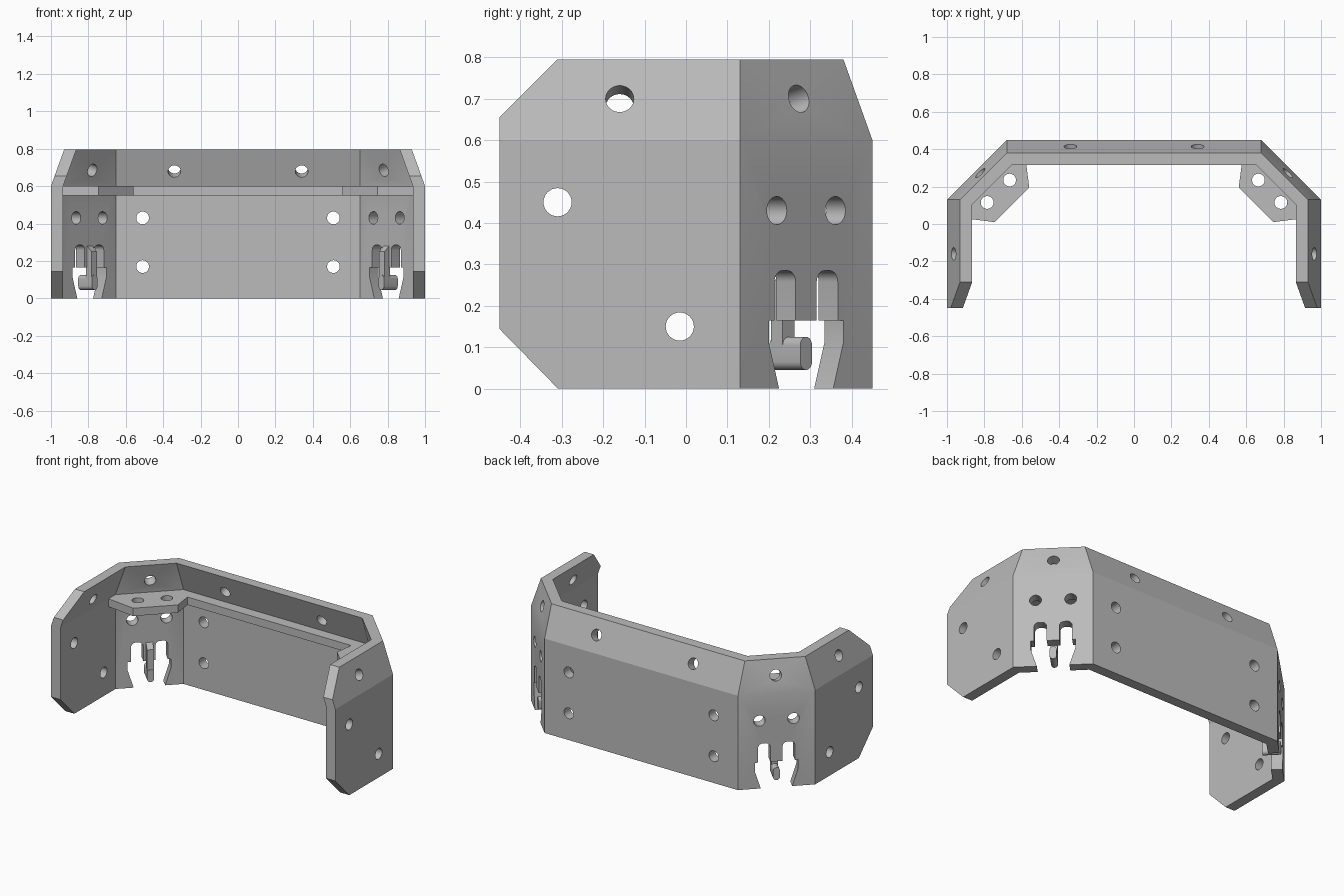
import bpy
import bmesh
from math import sin, cos, pi, sqrt, radians
from mathutils import Matrix, Vector

if "Cube" in bpy.data.objects:
    bpy.data.objects.remove(bpy.data.objects["Cube"], do_unlink=True)

grey = bpy.data.materials.new("plain grey")
grey.use_nodes = True
grey.diffuse_color = (0.5, 0.5, 0.5, 1)
grey.node_tree.nodes["Principled BSDF"].inputs["Base Color"].default_value = (0.5, 0.5, 0.5, 1)

HEIGHT, BEND, LEAN, THICK = 0.795, 0.6, 0.07, 0.065
MITRE = THICK * (sqrt(2) - 1)
S = sqrt(0.5)

# Frames whose columns are: profile across, profile up, extrusion direction, origin
DIAG = Matrix(((-S, 0, S, 0.84), (S, 0, S, 0.29), (0, 1, 0, 0), (0, 0, 0, 1)))
SIDE = Matrix(((0, 0, 1, 0), (1, 0, 0, 0), (0, 1, 0, 0), (0, 0, 0, 1)))
PLAN = Matrix.Identity(4)


def prism(bm, profile, low, high, frame):
    """Extrude a closed 2D profile between two depths of a frame."""
    rings = [[bm.verts.new(frame @ Vector((u, v, d))) for u, v in profile] for d in (low, high)]
    n = len(profile)
    bm.faces.new(rings[0])
    bm.faces.new(rings[1][::-1])
    for i in range(n):
        j = (i + 1) % n
        bm.faces.new((rings[0][i], rings[1][i], rings[1][j], rings[0][j]))


def drill(bm, point, axis, radius=0.034, length=0.2):
    turn = Vector(axis).to_track_quat('Z', 'Y').to_matrix().to_4x4()
    bmesh.ops.create_cone(bm, cap_ends=True, segments=32, radius1=radius, radius2=radius,
                          depth=length, matrix=Matrix.Translation(point) @ turn)


def finish(name, bm, mirrored=False):
    bmesh.ops.recalc_face_normals(bm, faces=bm.faces)
    mesh = bpy.data.meshes.new(name)
    bm.to_mesh(mesh)
    bm.free()
    mesh.materials.append(grey)
    obj = bpy.data.objects.new(name, mesh)
    bpy.context.collection.objects.link(obj)
    if mirrored:
        mod = obj.modifiers.new("mirror", 'MIRROR')
        mod.use_mirror_merge = False
        apply(obj, mod)
    return obj


def apply(obj, mod):
    bpy.ops.object.select_all(action='DESELECT')
    obj.select_set(True)
    bpy.context.view_layer.objects.active = obj
    bpy.ops.object.modifier_apply(modifier=mod.name)


def arc(cx, cy, r, start, end, steps=6):
    return [(cx + r * cos(radians(start + (end - start) * i / steps)),
             cy + r * sin(radians(start + (end - start) * i / steps))) for i in range(steps + 1)]


# Wall: a section swept through six stations, upper part leaning inward
half = [  # outer point, inner point, lean
    ((1, -0.45), (1 - THICK, -0.45), (-LEAN, 0)),
    ((1, 0.13), (1 - THICK, 0.13 - MITRE), (-LEAN, 0)),
    ((0.68, 0.45), (0.68 - MITRE, 0.45 - THICK), (0, -LEAN)),
]
stations = [(1, s) for s in half] + [(-1, s) for s in half[::-1]]
bm = bmesh.new()
rings = []
for side, (outer, inner, lean) in stations:
    ring = []
    for base, levels in ((outer, (0, BEND, HEIGHT)), (inner, (HEIGHT, BEND, 0))):
        for z in levels:
            k = 1 if z == HEIGHT else 0
            ring.append(bm.verts.new((side * (base[0] + k * lean[0]), base[1] + k * lean[1], z)))
    rings.append(ring)
for a, b in zip(rings, rings[1:]):
    for i in range(6):
        j = (i + 1) % 6
        bm.faces.new((a[i], a[j], b[j], b[i]))
for ring in (rings[0], rings[-1]):
    bm.faces.new((ring[0], ring[1], ring[4], ring[5]))
    bm.faces.new((ring[1], ring[2], ring[3], ring[4]))
wall = finish("wall", bm)

# Corner tabs
bm = bmesh.new()
prism(bm, [(0.585, 0.39), (0.56, 0.195), (0.745, 0.01), (0.94, 0.035), (0.97, 0.12), (0.67, 0.42)],
      0.55, BEND, PLAN)
tabs = finish("corner_tabs", bm, True)

# Rear ledge
bm = bmesh.new()
prism(bm, [(-0.6, 0.315), (0.6, 0.315), (0.6, 0.4), (-0.6, 0.4)], 0.55, BEND, PLAN)
ledge = finish("rear_ledge", bm)

# Cutters: bolt holes, front corner chamfers and clip openings
bm = bmesh.new()
for y, z in ((-0.31, 0.45), (-0.015, 0.15)):
    drill(bm, (0.97, y, z), (1, 0, 0))
for z in (0.43, 0.17):
    drill(bm, (0.51, 0.42, z), (0, 1, 0))
for u in (-0.1, 0.1):
    drill(bm, DIAG @ Vector((u, 0.43, -0.03)), (1, 1, 0))
rise = HEIGHT - BEND
drill(bm, (0.965, -0.16, 0.70), (rise, 0, LEAN))
drill(bm, (0.34, 0.415, 0.70), (0, rise, LEAN))
drill(bm, (0.822, 0.272, 0.70), (rise, rise, LEAN))
for x, y in ((0.665, 0.235), (0.785, 0.115)):
    drill(bm, (x, y, 0.575), (0, 0, 1), length=0.09)

prism(bm, [(-0.5, 0.195), (-0.255, -0.055), (-0.5, -0.055)], 0.7, 1.1, SIDE)
prism(bm, [(-0.5, 0.605), (-0.255, 0.85), (-0.5, 0.85)], 0.7, 1.1, SIDE)

slot = [(0.086, -0.02), (0.127, 0.11), (0.127, 0.165), (0.108, 0.165)]
slot += arc(0.081, 0.258, 0.027, 0, 90) + arc(0.063, 0.258, 0.027, 90, 180) + [(0.036, 0.165)]
prism(bm, slot + [(-u, z) for u, z in slot[::-1]], -0.1, 0.03, DIAG)
cutter = finish("cutter", bm, True)
cutter.hide_render = True

for obj in (wall, tabs):
    mod = obj.modifiers.new("cut", 'BOOLEAN')
    mod.operation = 'DIFFERENCE'
    mod.solver = 'EXACT'
    mod.object = cutter
    apply(obj, mod)
bpy.data.objects.remove(cutter, do_unlink=True)

# Clip arms behind the tongues, drawn in depth and height, and the rounded hooks they carry
ACROSS = DIAG @ Matrix(((0, 0, 1, 0), (0, 1, 0, 0), (1, 0, 0, 0), (0, 0, 0, 1)))
bm = bmesh.new()
prism(bm, [(-0.06, 0.085), (-0.1, 0.085), (-0.1, 0.25), (-0.06, 0.285)], -0.02, 0.02, ACROSS)
arms = finish("clip_arms", bm, True)
bm = bmesh.new()
prism(bm, arc(0, 0.105, 0.02, 0, 180, 10) + arc(0, 0.065, 0.02, 180, 360, 10), -0.105, 0.0, DIAG)
hooks = finish("clip_hooks", bm, True)

for obj in (wall, tabs, ledge, arms, hooks):
    bpy.ops.object.select_all(action='DESELECT')
    obj.select_set(True)
    bpy.context.view_layer.objects.active = obj
    bpy.ops.object.shade_smooth_by_angle(angle=radians(18.5))
